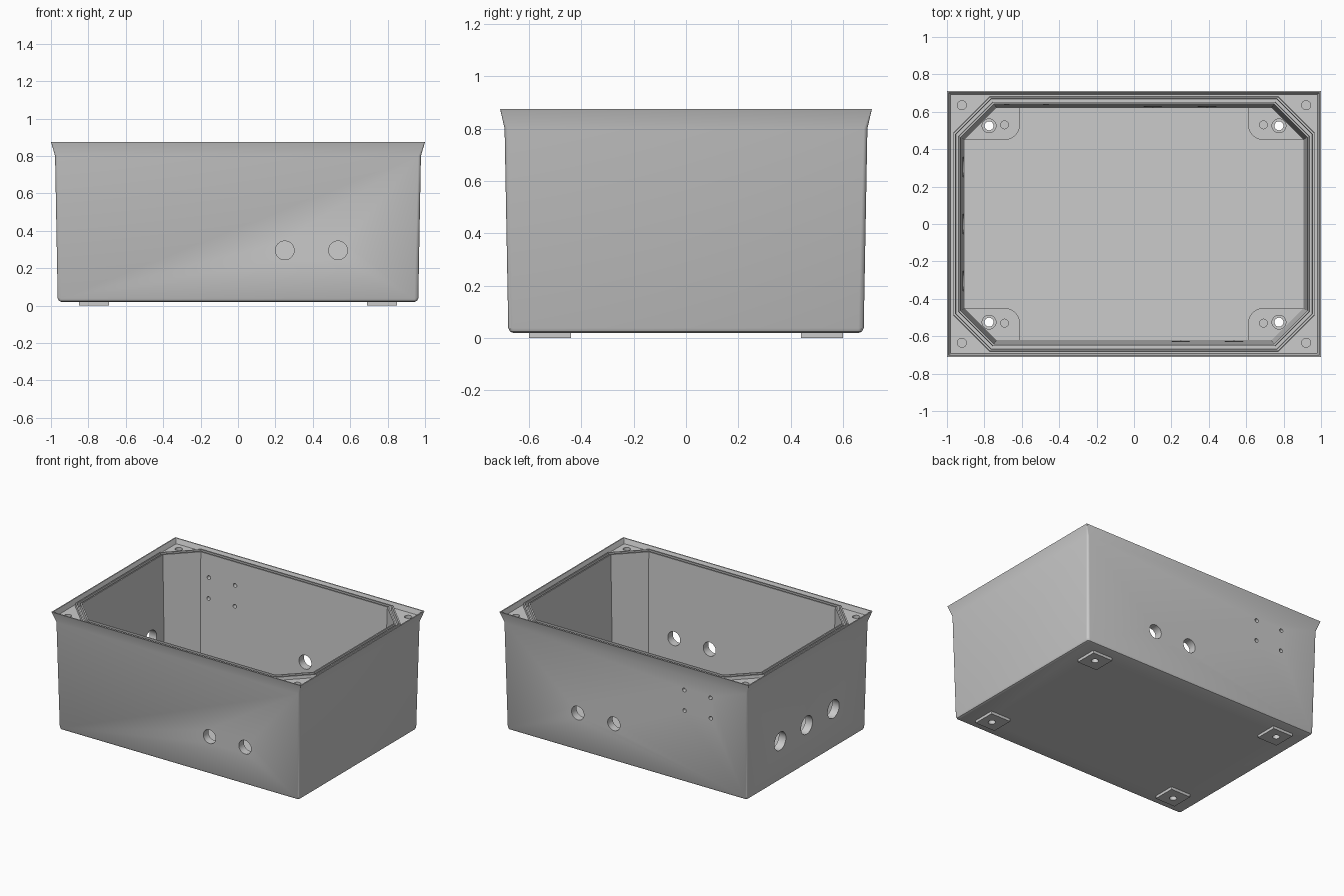
import bpy, bmesh
from math import pi, cos, sin
from mathutils import Vector

if "Cube" in bpy.data.objects:
    bpy.data.objects.remove(bpy.data.objects["Cube"])

SIGNS = [(1, 1), (-1, 1), (-1, -1), (1, -1)]


def make_object(name, bm):
    bmesh.ops.recalc_face_normals(bm, faces=bm.faces)
    mesh = bpy.data.meshes.new(name)
    bm.to_mesh(mesh)
    bm.free()
    obj = bpy.data.objects.new(name, mesh)
    bpy.context.collection.objects.link(obj)
    return obj


def ring(hx, hy, c, z, rounded=False, n=4):
    """Rectangle with rounded or chamfered corners."""
    pts = []
    for q, (sx, sy) in enumerate(SIGNS):
        for i in range(n + 1):
            t = i / n
            u, v = (cos(t * pi / 2), sin(t * pi / 2)) if rounded else (1 - t, t)
            for _ in range(q):
                u, v = -v, u
            pts.append((sx * (hx - c) + c * u, sy * (hy - c) + c * v, z))
    return pts


def loft(bm, rings):
    """Skin a stack of equal rings and cap both ends."""
    loops = [[bm.verts.new(p) for p in r] for r in rings]
    for a, b in zip(loops, loops[1:]):
        for i in range(len(a)):
            j = (i + 1) % len(a)
            bm.faces.new((a[i], a[j], b[j], b[i]))
    bm.faces.new(loops[0][::-1])
    bm.faces.new(loops[-1])


def lathe(bm, origin, axis, profile, n=32):
    """Round cutter: profile lists (radius, distance along axis)."""
    axis = Vector(axis)
    u = axis.orthogonal().normalized()
    v = axis.cross(u)
    loft(bm, [[Vector(origin) + axis * d + (u * cos(2 * pi * i / n) + v * sin(2 * pi * i / n)) * r
               for i in range(n)] for r, d in profile])


# Box: outer wall, flared rim, corner ledge, octagonal seal groove, cavity
rings = [
    ring(0.945, 0.66, 0.01, 0.02, True),
    ring(0.957, 0.672, 0.016, 0.025, True),
    ring(0.964, 0.679, 0.02, 0.038, True),
    ring(0.978, 0.693, 0.014, 0.80, True),
    ring(1.0, 0.71, 0.002, 0.875, True),
    ring(0.992, 0.702, 0.002, 0.875, True),
    ring(0.98, 0.692, 0.004, 0.84, True),
]
for hx, z in [(0.966, 0.84), (0.964, 0.862), (0.955, 0.862), (0.953, 0.83),
              (0.938, 0.83), (0.936, 0.862), (0.927, 0.862), (0.905, 0.06)]:
    rings.append(ring(hx, hx - 0.285, 0.17 + 0.4 * (hx - 0.905), z))
bm = bmesh.new()
loft(bm, rings)
parts = [make_object("enclosure_box", bm)]

# Floor mounting pads with one rounded corner, and square feet below
arc = [(0.69 - 0.08 * cos(a * pi / 12), 0.53 - 0.08 * sin(a * pi / 12)) for a in range(7)]
pad_shape = arc + [(0.91, 0.45), (0.915, 0.50), (0.76, 0.635), (0.61, 0.635)]
foot_shape = [(0.69, 0.44), (0.85, 0.44), (0.85, 0.60), (0.69, 0.60)]
for name, shape, z0, z1 in [("floor_pad", pad_shape, 0.05, 0.08), ("foot", foot_shape, 0.0, 0.025)]:
    for sx, sy in SIGNS:
        bm = bmesh.new()
        loft(bm, [[(sx * x, sy * y, z) for x, y in shape] for z in (z0, z1)])
        parts.append(make_object(name, bm))

# Cutters for all holes
bm = bmesh.new()
for sx, sy in SIGNS:
    lathe(bm, (sx * 0.775, sy * 0.525, 0), (0, 0, 1), [(0.024, -0.05), (0.024, 0.068), (0.037, 0.068), (0.037, 0.15)])
    lathe(bm, (sx * 0.692, sy * 0.53, 0), (0, 0, 1), [(0.021, 0.055), (0.021, 0.15)])
    lathe(bm, (sx * 0.92, sy * 0.635, 0), (0, 0, 1), [(0.024, 0.62), (0.024, 0.95)])
wall = lambda r: [(r, -0.15), (r, 0.15)]
for x in (0.25, 0.535):
    lathe(bm, (x, -0.66, 0.295), (0, 1, 0), wall(0.05))
for x in (0.10, 0.39):
    lathe(bm, (x, 0.66, 0.295), (0, 1, 0), wall(0.05))
for x in (-0.47, -0.68):
    for z in (0.545, 0.695):
        lathe(bm, (x, 0.66, z), (0, 1, 0), wall(0.014))
for y in (-0.305, 0.0, 0.305):
    lathe(bm, (-0.94, y, 0.31), (1, 0, 0), wall(0.066))
cutter = make_object("hole_cutter", bm)
cutter.hide_render = True

# Drill every part, then smooth the rounded areas
for obj in parts:
    mod = obj.modifiers.new("holes", 'BOOLEAN')
    mod.operation = 'DIFFERENCE'
    mod.solver = 'EXACT'
    mod.object = cutter
    bpy.ops.object.select_all(action='DESELECT')
    obj.select_set(True)
    bpy.context.view_layer.objects.active = obj
    bpy.ops.object.modifier_apply(modifier=mod.name)
    bpy.ops.object.shade_smooth_by_angle(angle=0.5)
bpy.data.objects.remove(cutter)
